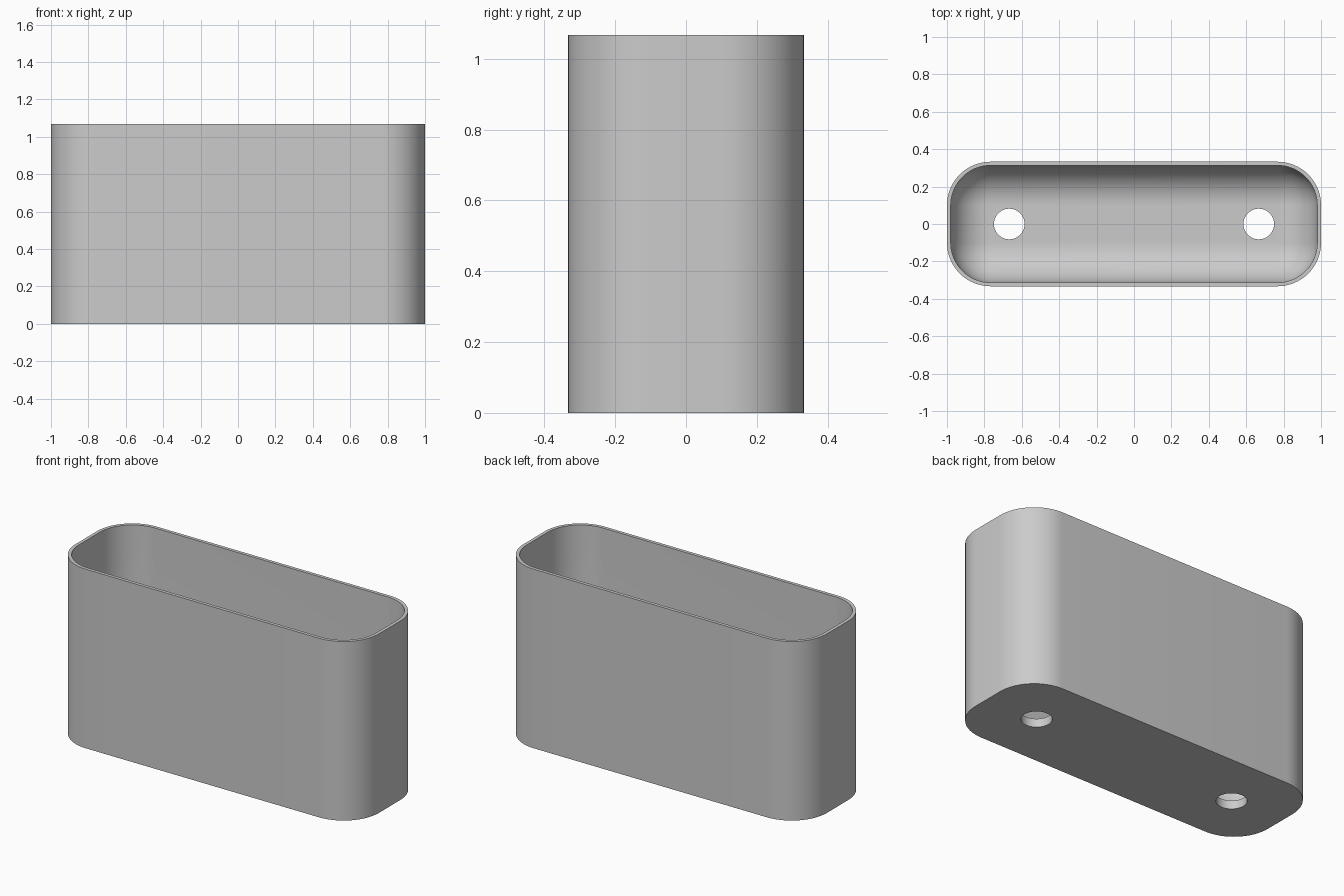
import bpy, bmesh
from math import sin, cos, pi

cube = bpy.data.objects.get("Cube")
if cube:
    bpy.data.objects.remove(cube, do_unlink=True)

HALF_X, HALF_Y, HEIGHT = 1.0, 0.333, 1.067
CORNER, WALL, FLOOR = 0.233, 0.02, 0.05
HOLE_X, HOLE_R = 0.667, 0.082
STEPS = 16

grey = bpy.data.materials.new("light grey")
grey.use_nodes = True
colour = (0.6, 0.6, 0.6, 1)
grey.diffuse_color = colour
grey.node_tree.nodes["Principled BSDF"].inputs["Base Color"].default_value = colour


def ring(bm, inset, z):
    """Rounded rectangle, inset from the outer outline."""
    r = CORNER - inset
    verts = []
    for q, (sx, sy) in enumerate(((1, 1), (-1, 1), (-1, -1), (1, -1))):
        for i in range(STEPS + 1):
            a = (q + i / STEPS) * pi / 2
            verts.append(bm.verts.new((sx * (HALF_X - CORNER) + r * cos(a),
                                       sy * (HALF_Y - CORNER) + r * sin(a), z)))
    return verts


# Shell: outer wall, rim, inner wall, then a round fillet down to the floor
bm = bmesh.new()
inner_r = CORNER - WALL
levels = [(0, 0), (0, HEIGHT), (WALL, HEIGHT)]
for i in range(STEPS):
    a = i / STEPS * pi / 2
    levels.append((CORNER - inner_r * cos(a), FLOOR + inner_r * (1 - sin(a))))
rings = [ring(bm, inset, z) for inset, z in levels]
for low, high in zip(rings, rings[1:]):
    for i in range(len(low)):
        j = (i + 1) % len(low)
        bm.faces.new((low[i], low[j], high[j], high[i]))
bm.faces.new(rings[0][::-1])

# Flat strip of the floor, where each corner arc closes to one point
floor = ring(bm, CORNER, FLOOR)
for i in range(len(floor)):
    j = (i + 1) % len(floor)
    bm.faces.new((rings[-1][i], rings[-1][j], floor[j], floor[i]))
bm.faces.new(floor)
bmesh.ops.remove_doubles(bm, verts=bm.verts, dist=0.0001)
bmesh.ops.recalc_face_normals(bm, faces=bm.faces)
mesh = bpy.data.meshes.new("container")
bm.to_mesh(mesh)
bm.free()
container = bpy.data.objects.new("container", mesh)
bpy.context.collection.objects.link(container)
mesh.materials.append(grey)

# Two drain holes through the floor
bpy.context.view_layer.objects.active = container
for side in (-1, 1):
    bpy.ops.mesh.primitive_cylinder_add(vertices=48, radius=HOLE_R, depth=0.3,
                                        location=(side * HOLE_X, 0, 0))
    cutter = bpy.context.object
    cutter.name = "hole_cutter"
    cutter.hide_render = True
    cutter.data.materials.append(grey)
    bpy.context.view_layer.objects.active = container
    cut = container.modifiers.new("drain hole", 'BOOLEAN')
    cut.operation = 'DIFFERENCE'
    cut.solver = 'EXACT'
    cut.object = cutter
    bpy.ops.object.modifier_apply(modifier=cut.name)
    bpy.data.objects.remove(cutter, do_unlink=True)

bpy.ops.object.select_all(action='DESELECT')
container.select_set(True)
bpy.context.view_layer.objects.active = container
bpy.ops.object.shade_smooth_by_angle(angle=pi / 6)
